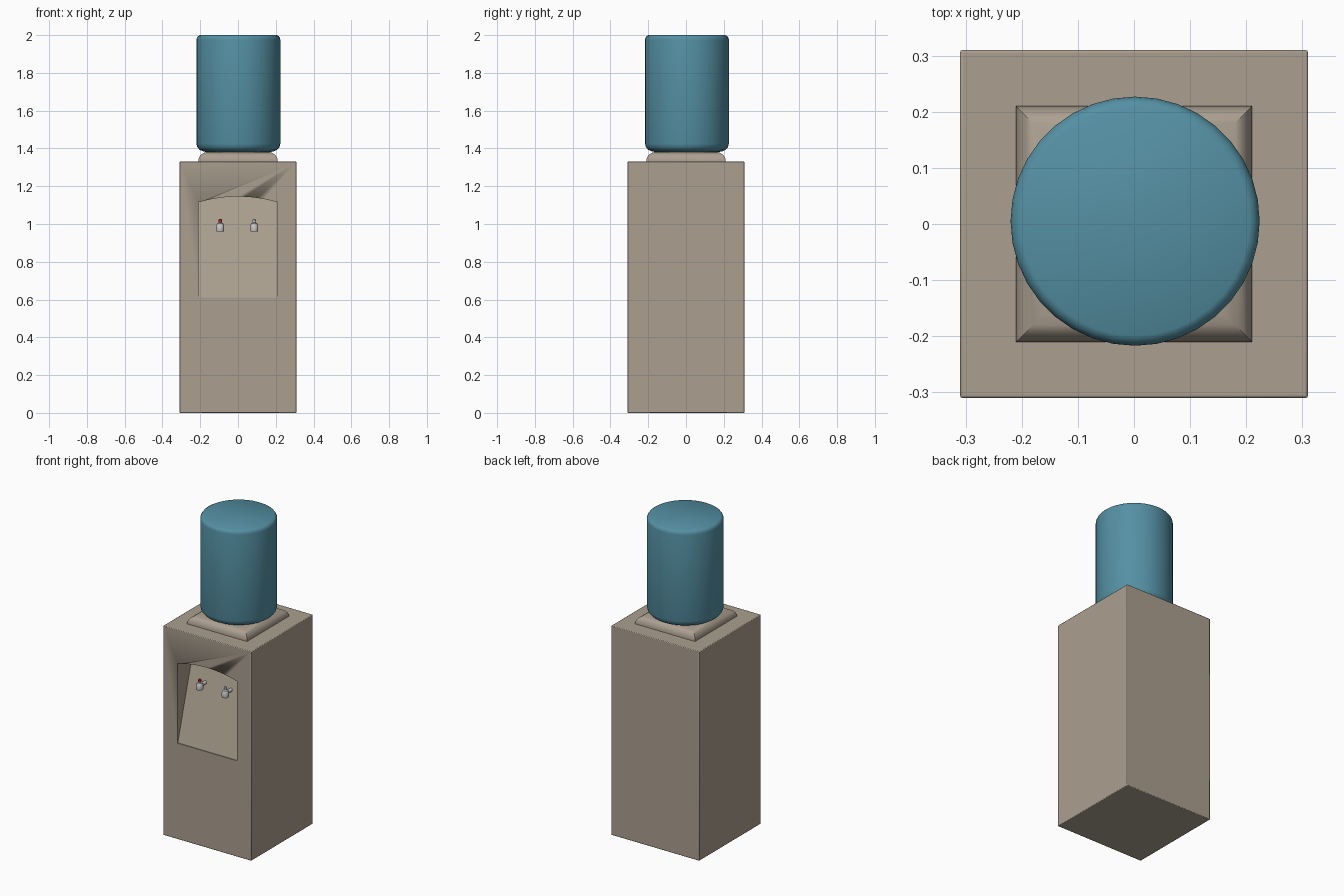
import bpy, bmesh, math
from mathutils import Vector

if "Cube" in bpy.data.objects:
    bpy.data.objects.remove(bpy.data.objects["Cube"])


def material(name, rgb):
    m = bpy.data.materials.new(name)
    m.diffuse_color = (*rgb, 1)
    m.use_nodes = True
    m.node_tree.nodes["Principled BSDF"].inputs["Base Color"].default_value = m.diffuse_color
    return m


TAN = material("tan_plastic", (0.41, 0.35, 0.28))
BLUE = material("blue_bottle", (0.09, 0.28, 0.37))
RED = material("red_plastic", (0.5, 0.03, 0.03))


def loft(name, rings, mat=None, angle=35):
    """Skin a list of equal-length point rings and cap both ends."""
    bm = bmesh.new()
    loops = [[bm.verts.new(p) for p in ring] for ring in rings]
    n = len(loops[0])
    for a, b in zip(loops, loops[1:]):
        for i in range(n):
            j = (i + 1) % n
            bm.faces.new((a[i], a[j], b[j], b[i]))
    bm.faces.new(loops[0][::-1])
    bm.faces.new(loops[-1])
    bmesh.ops.recalc_face_normals(bm, faces=bm.faces)
    mesh = bpy.data.meshes.new(name)
    bm.to_mesh(mesh)
    bm.free()
    ob = bpy.data.objects.new(name, mesh)
    bpy.context.collection.objects.link(ob)
    if mat:
        mesh.materials.append(mat)
    bpy.ops.object.select_all(action='DESELECT')
    ob.select_set(True)
    bpy.context.view_layer.objects.active = ob
    bpy.ops.object.shade_smooth_by_angle(angle=math.radians(angle))
    return ob


def square(h, z):
    return [(-h, -h, z), (h, -h, z), (h, h, z), (-h, h, z)]


def circle(r, z, n, cx=0, cy=0):
    return [(cx + r * math.cos(2 * math.pi * i / n),
             cy + r * math.sin(2 * math.pi * i / n), z) for i in range(n)]


def lathe(name, profile, n, cx=0, cy=0, mat=None):
    return loft(name, [circle(r, z, n, cx, cy) for r, z in profile], mat)


# Cabinet with slightly softened edges
H = 0.31
cabinet = loft("cabinet", [square(H, 0), square(H, 1.33)], TAN)
bevel = cabinet.modifiers.new("soft_edges", 'BEVEL')
bevel.width = 0.004
bevel.segments = 2

# Arched dispensing alcove whose back wall slopes in from the bottom edge
Z0, Z1, RISE, W = 0.61, 1.115, 0.03, 0.21
outline = [(-W, Z0), (W, Z0)]
for i in range(13):
    t = 1 - 2 * i / 12
    outline.append((W * t, Z1 + RISE * (1 - t * t)))


def wall_y(z):
    return -H + 0.006 + 0.155 * (z - Z0) / (Z1 + RISE - Z0)


cutter = loft("alcove_cutter", [[(x, -H - 0.1, z) for x, z in outline],
                                [(x, wall_y(z), z) for x, z in outline]], TAN)
cutter.hide_render = True
cutter.hide_viewport = False
cutter.display_type = 'WIRE'
cut = cabinet.modifiers.new("alcove", 'BOOLEAN')
cut.object = cutter
cut.operation = 'DIFFERENCE'
cut.solver = 'EXACT'
bpy.context.view_layer.objects.active = cabinet
for m in ("soft_edges", "alcove"):
    bpy.ops.object.modifier_apply(modifier=m)
bpy.data.objects.remove(cutter)

# Cushion-shaped square collar under the bottle
collar = [(0.21, 1.325), (0.21, 1.338), (0.206, 1.354), (0.196, 1.367),
          (0.18, 1.377), (0.16, 1.382)]
loft("bottle_collar", [square(h, z) for h, z in collar], TAN)

# Water bottle with rounded shoulders
bottle = [(0.16, 1.38), (0.185, 1.384), (0.205, 1.393), (0.217, 1.406),
          (0.222, 1.425), (0.222, 1.975), (0.22, 1.985), (0.214, 1.994),
          (0.204, 2.0)]
lathe("water_bottle", bottle, 36, 0.002, 0.005, BLUE)

# Two taps: spout, lever and a stem reaching the alcove wall
TAP_Y = -0.25
for side, x, mat in (("hot", -0.094, RED), ("cold", 0.086, None)):
    lathe(side + "_tap_spout", [(0.019, 0.96), (0.021, 0.965), (0.021, 0.99),
                                (0.016, 1.003), (0.009, 1.007)], 16, x, TAP_Y)
    lathe(side + "_tap_lever", [(0.009, 1.003), (0.009, 1.022), (0.006, 1.026)],
          12, x, TAP_Y, mat)
    stem = [(x + p[0], p[1]) for p in circle(0.011, 0, 12)]
    loft(side + "_tap_stem", [[(u, y, 0.984 + v) for u, v in stem]
                              for y in (TAP_Y, wall_y(0.984) + 0.01)])
